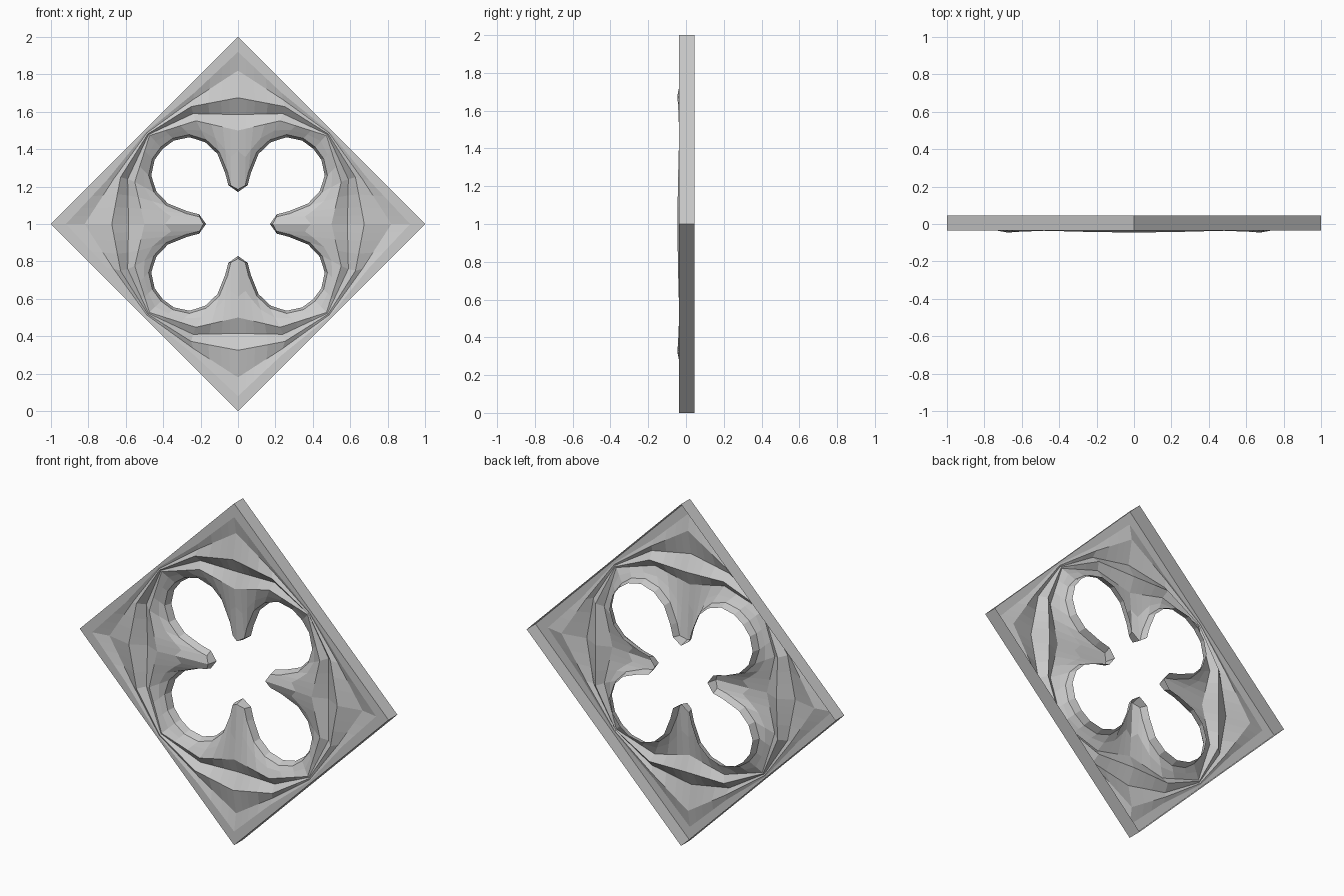
import bpy, bmesh
from mathutils import Vector

if "Cube" in bpy.data.objects:
    bpy.data.objects.remove(bpy.data.objects["Cube"])

# One eighth of the panel, from the vertical axis (u=0) to the diagonal (u=v).
# Points are (u, v, y): u sideways, v away from the centre, y depth.
T = [0, .1, .2, .35, .55, .7, .85, 1]


def loop(a, b, c):
    """Resample a three point line at the shared column positions."""
    a, b, c = Vector(a), Vector(b), Vector(c)
    return [a.lerp(b, t / .55) if t <= .55 else b.lerp(c, (t - .55) / .45) for t in T]


outer_back = loop((0, 1, .046), (.25, .75, .046), (.5, .5, .046))
outer_front = loop((0, 1, -.036), (.25, .75, -.036), (.5, .5, -.036))
frame_inner = loop((0, .92, -.036), (.235, .70, -.036), (.492, .492, -.036))
spandrel = loop((0, .82, -.018), (.24, .665, -.025), (.487, .487, -.034))
ring_ridge = loop((0, .675, -.046), (.25, .628, -.042), (.482, .482, -.036))
groove = loop((0, .585, 0), (.24, .59, -.005), (.478, .478, -.03))
inner_ridge = loop((0, .50, -.034), (.225, .552, -.032), (.473, .473, -.031))

# Quatrefoil opening: cusp tip, cusp flank, then half a lobe
LIP = [(0, .185), (.038, .205), (.055, .275), (.10, .385), (.17, .45),
       (.26, .478), (.35, .458), (.412, .412)]
lip = [Vector((u, v, -.012 if i == 0 else .004)) for i, (u, v) in enumerate(LIP)]
cusp = [p.lerp(q, .5) for p, q in zip(inner_ridge, lip)]
cusp[0] = Vector((0, .39, -.024))
rim = []
for i, p in enumerate(lip):
    d = Vector((0, -1, 0)) if i == 0 else Vector((.25 - p.x, .25 - p.y, 0)).normalized()
    q = p + d * .014
    rim.append(Vector((q.x, q.y, .046)))

LOOPS = [outer_back, outer_front, frame_inner, spandrel, ring_ridge,
         groove, inner_ridge, cusp, lip, rim]

# Repeat the eighth in all eight mirrored positions; the back stays open
bm = bmesh.new()
for swap in (False, True):
    for sx in (1, -1):
        for sz in (1, -1):
            def place(p):
                u, v = (p.y, p.x) if swap else (p.x, p.y)
                return bm.verts.new((sx * u, p.z, 1 + sz * v))
            grid = [[place(p) for p in row] for row in LOOPS]
            flip = (sx * sz < 0) != swap
            for r0, r1 in zip(grid, grid[1:]):
                for i in range(len(T) - 1):
                    quad = [r0[i], r1[i], r1[i + 1], r0[i + 1]]
                    bm.faces.new(quad[::-1] if flip else quad)
bmesh.ops.remove_doubles(bm, verts=bm.verts, dist=.0005)
mesh = bpy.data.meshes.new("tracery_panel")
bm.to_mesh(mesh)
bm.free()
panel = bpy.data.objects.new("tracery_panel", mesh)
bpy.context.collection.objects.link(panel)
